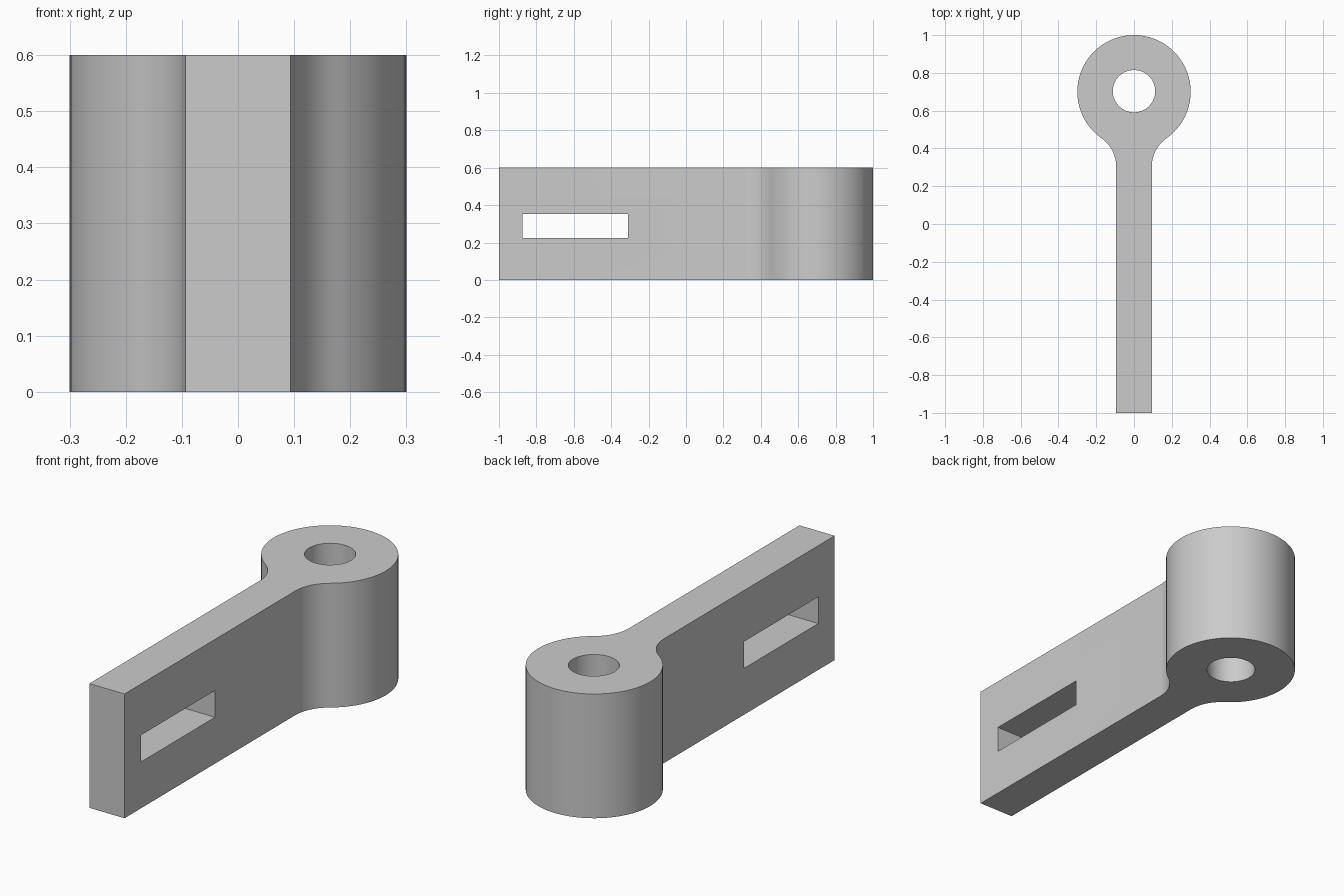
import bpy, bmesh
from math import sin, cos, pi, acos, sqrt, radians

cube = bpy.data.objects.get("Cube")
if cube:
    bpy.data.objects.remove(cube, do_unlink=True)

HEIGHT = 0.6
HALF = 0.094          # half thickness of the arm
EYE_Y, EYE_R = 0.7, 0.3
HOLE_R = 0.112
FILLET = 0.187

grey = bpy.data.materials.new("plain grey")
grey.use_nodes = True
colour = (0.6, 0.6, 0.6, 1)
grey.diffuse_color = colour
grey.node_tree.nodes["Principled BSDF"].inputs["Base Color"].default_value = colour


def arc(cx, cy, r, a0, a1, n):
    steps = [a0 + (a1 - a0) * i / n for i in range(n + 1)]
    return [(cx + r * cos(a), cy + r * sin(a)) for a in steps]


def prism(name, outline, z0, z1):
    """Extrude a flat outline upward into a closed solid."""
    bm = bmesh.new()
    face = bm.faces.new([bm.verts.new((x, y, z0)) for x, y in outline])
    top = bmesh.ops.extrude_face_region(bm, geom=[face])["geom"]
    bmesh.ops.translate(bm, vec=(0, 0, z1 - z0),
                        verts=[v for v in top if isinstance(v, bmesh.types.BMVert)])
    bmesh.ops.recalc_face_normals(bm, faces=bm.faces[:])
    mesh = bpy.data.meshes.new(name)
    bm.to_mesh(mesh)
    bm.free()
    obj = bpy.data.objects.new(name, mesh)
    bpy.context.collection.objects.link(obj)
    mesh.materials.append(grey)
    return obj


# Right half of the outline: arm side, tangent fillet, round eye up to its tip
fx = HALF + FILLET
fy = EYE_Y - sqrt((EYE_R + FILLET) ** 2 - fx ** 2)
lean = acos(fx / (EYE_R + FILLET))
half = [(HALF, -1)]
half += arc(fx, fy, FILLET, pi, pi - lean, 16)
half += arc(0, EYE_Y, EYE_R, -lean, pi / 2, 40)[1:]
outline = half + [(-x, y) for x, y in reversed(half[:-1])]
lever = prism("eye_lever", outline, 0, HEIGHT)

# Pin hole through the eye and slot through the arm
pin_cutter = prism("pin_hole_cutter", arc(0, EYE_Y + 0.003, HOLE_R, 0, 2 * pi, 64)[:-1],
                   -0.1, HEIGHT + 0.1)
slot_cutter = prism("slot_cutter", [(-0.3, -0.875), (0.3, -0.875), (0.3, -0.31), (-0.3, -0.31)],
                    0.224, 0.353)

bpy.ops.object.select_all(action="DESELECT")
bpy.context.view_layer.objects.active = lever
lever.select_set(True)
for cutter in (pin_cutter, slot_cutter):
    cutter.hide_render = True
    mod = lever.modifiers.new("cut", "BOOLEAN")
    mod.operation = "DIFFERENCE"
    mod.solver = "EXACT"
    mod.object = cutter
    bpy.ops.object.modifier_apply(modifier=mod.name)
    bpy.data.objects.remove(cutter, do_unlink=True)

bpy.ops.object.shade_smooth_by_angle(angle=radians(30))
